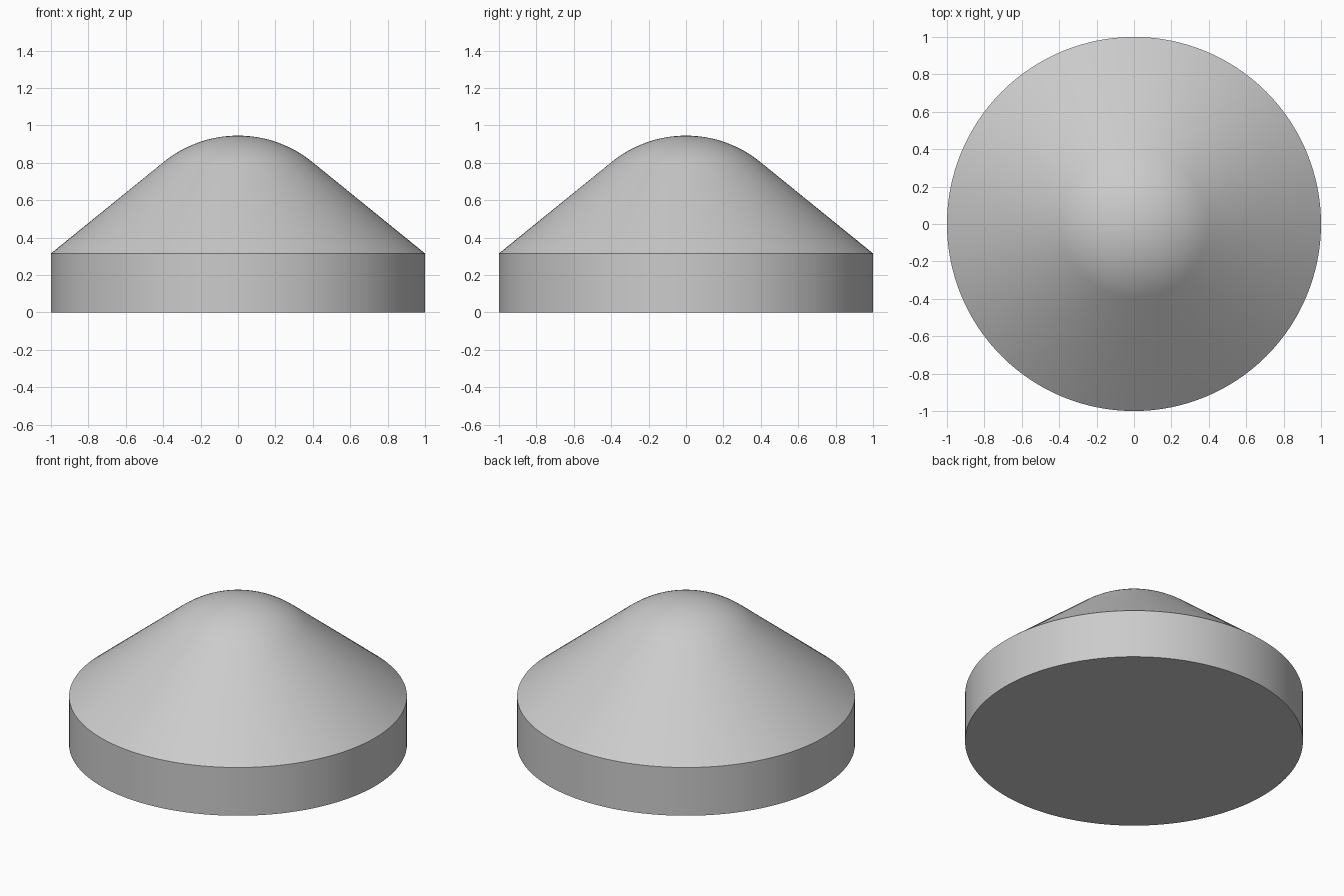
import bpy
import bmesh
import math

cube = bpy.data.objects.get("Cube")
if cube:
    bpy.data.objects.remove(cube, do_unlink=True)

SEGMENTS = 128
RIM_Z = 0.315      # top of the straight wall
DOME_R = 0.63      # rounded tip, centred at rim height
slope = math.asin(DOME_R)  # cone angle tangent to the rounded tip

grey = bpy.data.materials.new("plain grey")
grey.use_nodes = True
colour = (0.6, 0.6, 0.6, 1)
grey.diffuse_color = colour
grey.node_tree.nodes["Principled BSDF"].inputs["Base Color"].default_value = colour

# Profile: base, wall, cone, then the tangent arc to the apex
profile = [(0, 0), (1, 0), (1, RIM_Z)]
STEPS = 16
for i in range(STEPS + 1):
    a = slope * (1 - i / STEPS)
    profile.append((DOME_R * math.sin(a), RIM_Z + DOME_R * math.cos(a)))

# Turn the profile around the vertical axis
bm = bmesh.new()
verts = [bm.verts.new((r, 0, z)) for r, z in profile]
edges = [bm.edges.new(pair) for pair in zip(verts, verts[1:])]
bmesh.ops.spin(bm, geom=verts + edges, cent=(0, 0, 0), axis=(0, 0, 1),
               angle=math.tau, steps=SEGMENTS)
bmesh.ops.remove_doubles(bm, verts=bm.verts, dist=0.0001)
bmesh.ops.recalc_face_normals(bm, faces=bm.faces)

mesh = bpy.data.meshes.new("rounded_cone_cap")
bm.to_mesh(mesh)
bm.free()
mesh.materials.append(grey)
cap = bpy.data.objects.new("rounded_cone_cap", mesh)
bpy.context.collection.objects.link(cap)

# Smooth the curved surfaces, keep the rims sharp
bpy.ops.object.select_all(action="DESELECT")
cap.select_set(True)
bpy.context.view_layer.objects.active = cap
bpy.ops.object.shade_smooth_by_angle(angle=math.radians(30))
